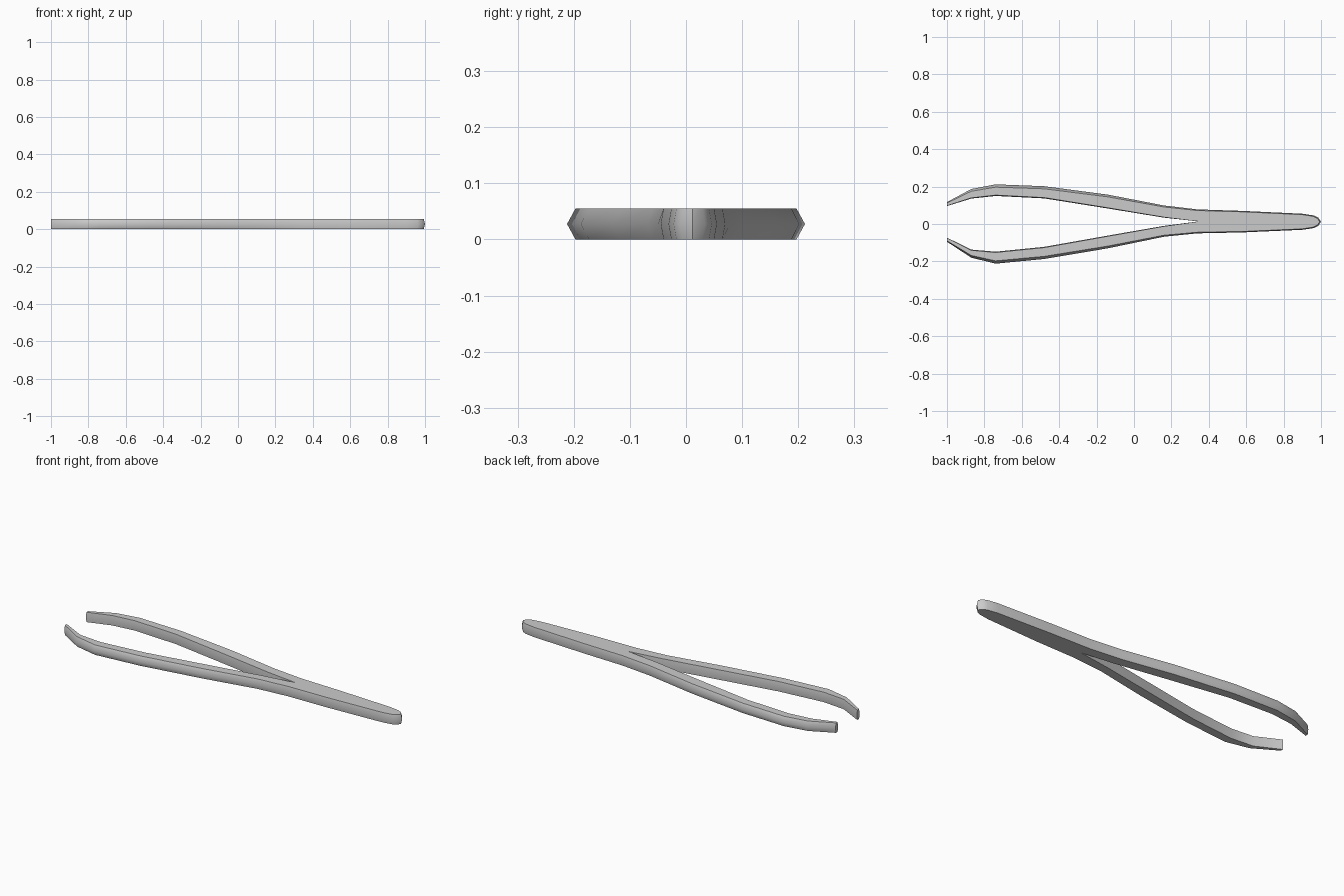
import bpy, bmesh, math

if "Cube" in bpy.data.objects:
    bpy.data.objects.remove(bpy.data.objects["Cube"])

H = 0.055

# Lengthwise stations shared by both arms
xs = [-1.0, -0.87, -0.74, -0.48, -0.14, 0.16, 0.34]
ridge = [0.005, 0.012, 0.015, 0.014, 0.012, 0.008, 0.006]   # side bulge of each station
upper_out = [0.117, 0.187, 0.212, 0.202, 0.157, 0.099, 0.078]
upper_in = [0.096, 0.136, 0.150, 0.137, 0.083, 0.034]
lower_out = [-0.095, -0.180, -0.212, -0.187, -0.130, -0.068, -0.050]
lower_in = [-0.073, -0.137, -0.148, -0.122, -0.062, -0.010]

# Handle and rounded end: x, y, inward x shift, inward y shift
handle = [(0.58, -0.045, 0, 0.005), (0.90, -0.031, 0, 0.005), (0.96, -0.022, -0.003, 0.005),
          (0.985, -0.010, -0.005, 0.004), (1.0, 0.012, -0.007, 0),
          (0.985, 0.034, -0.005, -0.004), (0.96, 0.046, -0.003, -0.005),
          (0.90, 0.055, 0, -0.005), (0.58, 0.070, 0, -0.005)]

# Closed outline: lower outside, handle, upper outside, then the inner fork
outline = [(x, y, 0, r) for x, y, r in zip(xs, lower_out, ridge)]
outline += handle
outline += [(x, y, 0, -r) for x, y, r in zip(xs, upper_out, ridge)][::-1]
outline += [(x, y, 0, 0.3 * r) for x, y, r in zip(xs, upper_in, ridge)]
outline += [(0.345, 0.014, 0, 0)]
outline += [(x, y, 0, -0.3 * r) for x, y, r in zip(xs, lower_in, ridge)][::-1]

# Side walls: bottom, ridge and top rings joined by faces
bm = bmesh.new()
rings = [[bm.verts.new((x + dx * k, y + dy * k, z)) for x, y, dx, dy in outline]
         for z, k in ((0, 1), (H / 2, 0), (H, 1))]
n = len(outline)
for a, b in zip(rings, rings[1:]):
    for i in range(n):
        j = (i + 1) % n
        bm.faces.new((a[i], a[j], b[j], b[i]))

# Flat top and bottom: a strip for each arm, the fork triangle, the handle strip
m = len(xs) - 1                 # last arm station, where the handle starts
tip = m + 5                     # rounded handle end
far = 2 * tip                   # sum of two facing outline indices on the handle
crotch = n - 1 - m
for ring in (rings[0], rings[2]):
    for i in range(m):
        bm.faces.new([ring[k] for k in (i, i + 1, n - 2 - i, n - 1 - i)])
        u, v = far - i, crotch - m + i
        bm.faces.new([ring[k] for k in (u, v, v + 1, u - 1)])
    bm.faces.new([ring[k] for k in (m, far - m, crotch)])
    for i in range(m, tip - 1):
        bm.faces.new([ring[k] for k in (i, i + 1, far - i - 1, far - i)])
    bm.faces.new([ring[k] for k in (tip - 1, tip, tip + 1)])
bmesh.ops.recalc_face_normals(bm, faces=bm.faces)

# Tweezers body object
mesh = bpy.data.meshes.new("tweezers_body")
bm.to_mesh(mesh)
bm.free()
obj = bpy.data.objects.new("tweezers_body", mesh)
bpy.context.collection.objects.link(obj)
bpy.context.view_layer.objects.active = obj
obj.select_set(True)
bpy.ops.object.shade_smooth_by_angle(angle=math.radians(59))
